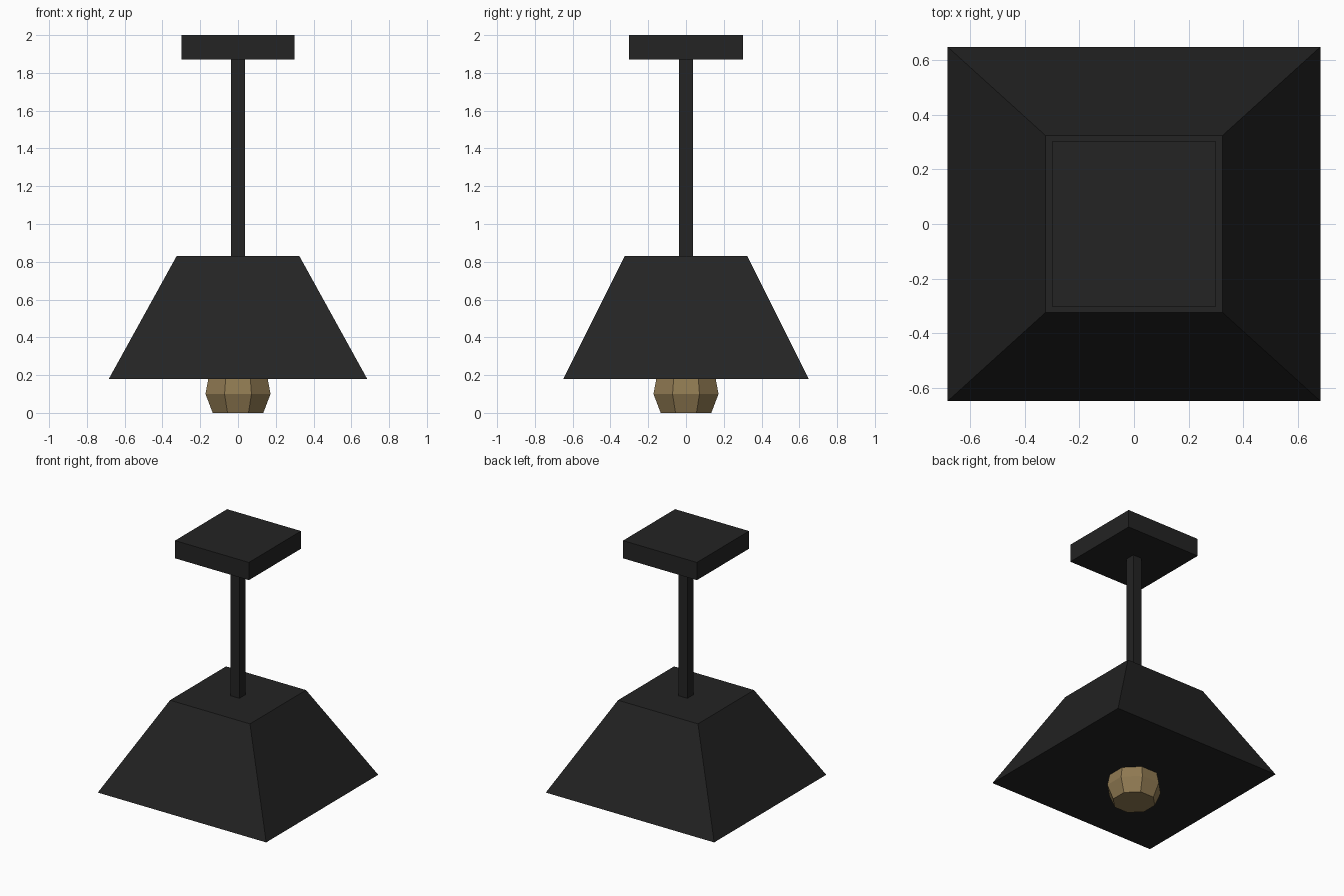
import bpy
import math

if "Cube" in bpy.data.objects:
    bpy.data.objects.remove(bpy.data.objects["Cube"])


def material(name, rgb):
    m = bpy.data.materials.new(name)
    m.diffuse_color = (*rgb, 1.0)
    m.use_nodes = True
    m.node_tree.nodes["Principled BSDF"].inputs["Base Color"].default_value = m.diffuse_color
    return m


black = material("matte black", (0.017, 0.017, 0.017))
amber = material("warm amber", (0.28, 0.195, 0.085))


def loft(name, rings, mat):
    """Closed solid through equal-length rings, listed bottom to top."""
    n = len(rings[0])
    verts = [p for ring in rings for p in ring]
    faces = [tuple(reversed(range(n))),
             tuple(range(len(verts) - n, len(verts)))]
    for r in range(len(rings) - 1):
        for i in range(n):
            j = (i + 1) % n
            faces.append((r * n + i, r * n + j, (r + 1) * n + j, (r + 1) * n + i))
    mesh = bpy.data.meshes.new(name)
    mesh.from_pydata(verts, [], faces)
    mesh.materials.append(mat)
    ob = bpy.data.objects.new(name, mesh)
    bpy.context.collection.objects.link(ob)
    return ob


def rect(hx, hy, z):
    return [(-hx, -hy, z), (hx, -hy, z), (hx, hy, z), (-hx, hy, z)]


def octagon(apothem, z):
    r = apothem / math.cos(math.pi / 8)
    angles = [math.pi / 8 + i * math.pi / 4 for i in range(8)]
    return [(r * math.cos(a), r * math.sin(a), z) for a in angles]


# Ceiling plate
loft("ceiling_plate", [rect(0.30, 0.302, 1.87), rect(0.30, 0.302, 2.0)], black)
# Square hanging rod
loft("hanging_rod", [rect(0.036, 0.036, 0.83), rect(0.036, 0.036, 1.87)], black)
# Tapered shade, closed underneath
loft("shade", [rect(0.684, 0.65, 0.18), rect(0.325, 0.325, 0.83)], black)
# Eight-sided bulb, its top hidden in the shade
loft("bulb", [octagon(0.134, 0.0), octagon(0.172, 0.10), octagon(0.15, 0.22)], amber)
